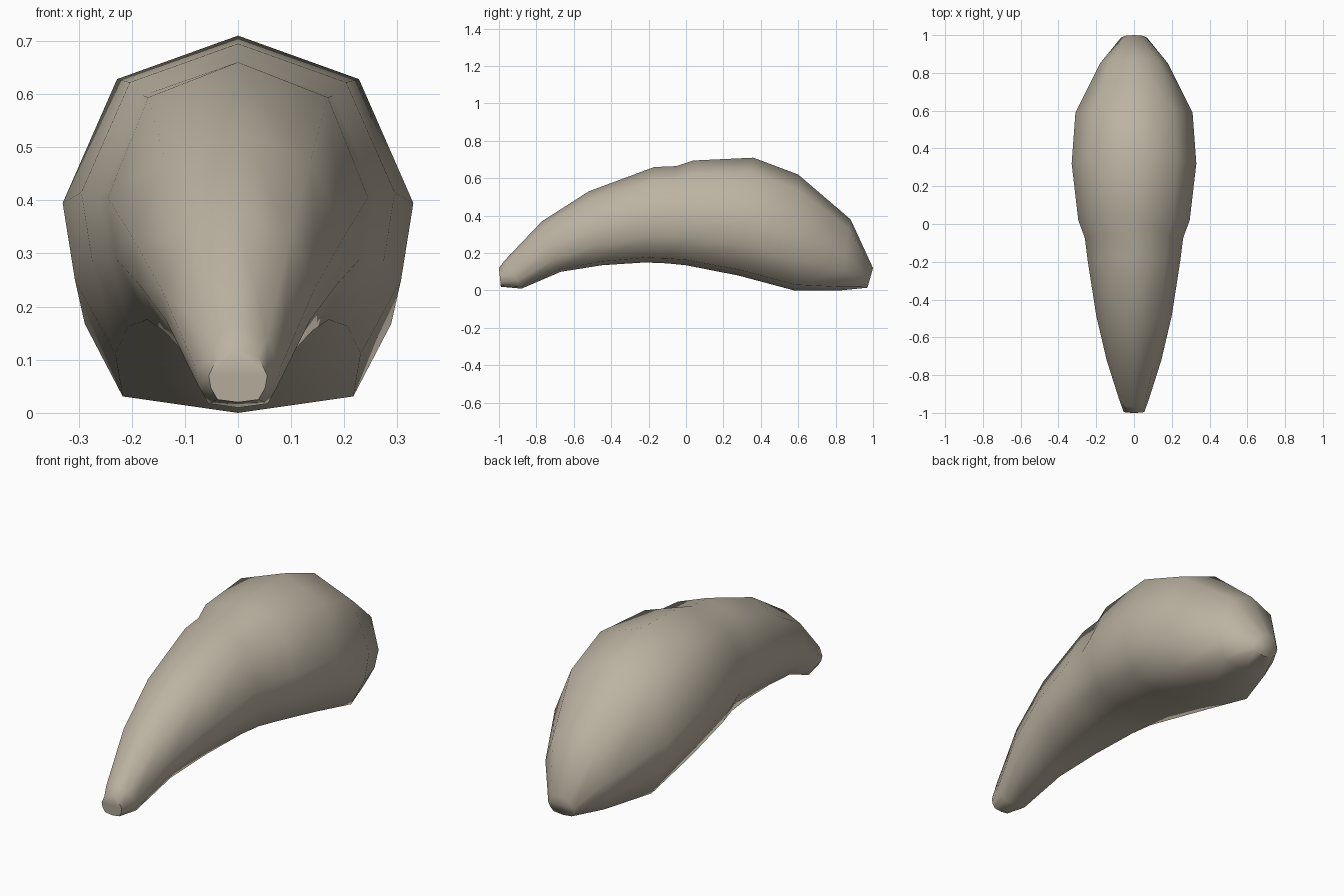
import bpy, bmesh, math
from mathutils import Vector

cube = bpy.data.objects.get("Cube")
if cube:
    bpy.data.objects.remove(cube)

stone = bpy.data.materials.new("warm grey tan")
stone.use_nodes = True
colour = (0.5, 0.45, 0.36, 1)
stone.diffuse_color = colour
stone.node_tree.nodes["Principled BSDF"].inputs["Base Color"].default_value = colour

# Stations along the body: top y, top z, bottom y, bottom z, half width
stations = [
    (-1, .12, -.99, .02, .055),
    (-.97, .16, -.88, .01, .08),
    (-.77, .37, -.67, .1, .145),
    (-.52, .53, -.45, .135, .2),
    (-.17, .66, -.22, .15, .245),
    (-.05, .665, -.1, .145, .26),
    (.04, .695, 0, .135, .295),
    (.36, .71, .28, .08, .33),
    (.6, .62, .58, 0, .31),
    (.88, .38, .82, 0, .18),
    (1, .12, .97, .015, .07),
]
# Half section: share of the half width, share of the height
half = [(0, 0), (.7, .05), (.93, .27), (1, .5), (.69, .87), (0, 1)]
section = half + [(-x, t) for x, t in half[-2:0:-1]]


def loft(name, rows, profile, material):
    bm = bmesh.new()
    rings = []
    for ty, tz, by, bz, w in rows:
        top, bottom = Vector((0, ty, tz)), Vector((0, by, bz))
        rings.append([bm.verts.new(bottom.lerp(top, t) + Vector((x * w, 0, 0)))
                      for x, t in profile])
    n = len(profile)
    for a, b in zip(rings, rings[1:]):
        for i in range(n):
            j = (i + 1) % n
            bm.faces.new((a[i], a[j], b[j], b[i]))
    bm.faces.new(rings[0])
    bm.faces.new(rings[-1])
    bmesh.ops.recalc_face_normals(bm, faces=bm.faces)
    mesh = bpy.data.meshes.new(name)
    bm.to_mesh(mesh)
    bm.free()
    mesh.materials.append(material)
    obj = bpy.data.objects.new(name, mesh)
    bpy.context.collection.objects.link(obj)
    return obj


# Arched body with a flattened underside
body = loft("arched_body", stations, section, stone)
bpy.ops.object.select_all(action='DESELECT')
body.select_set(True)
bpy.context.view_layer.objects.active = body
bpy.ops.object.shade_smooth_by_angle(angle=math.radians(62))
